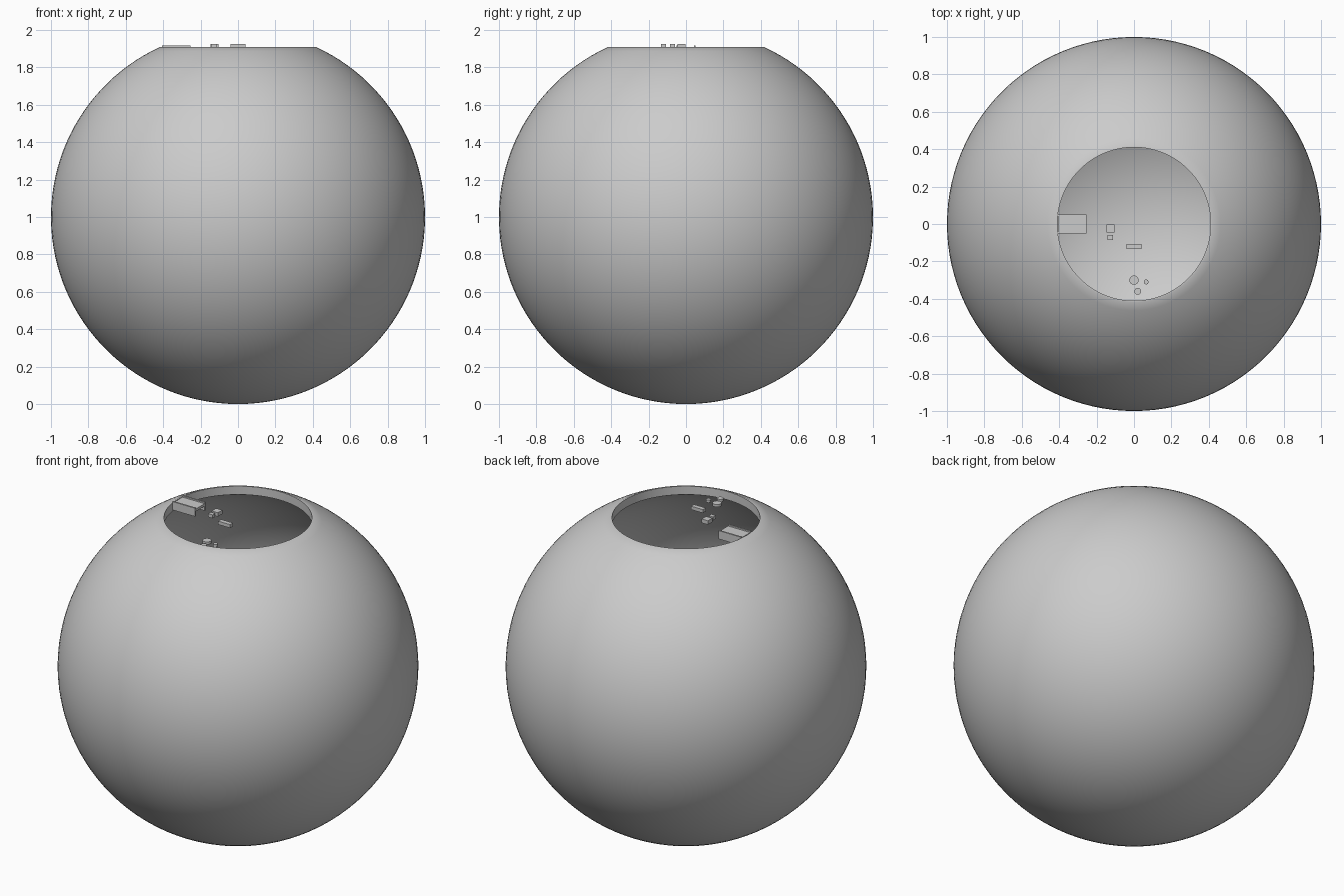
import bpy, bmesh
from math import sin, cos, pi, asin, sqrt

if "Cube" in bpy.data.objects:
    bpy.data.objects.remove(bpy.data.objects["Cube"])


def finish(name, bm, smooth=False):
    bmesh.ops.recalc_face_normals(bm, faces=bm.faces)
    me = bpy.data.meshes.new(name)
    bm.to_mesh(me)
    bm.free()
    ob = bpy.data.objects.new(name, me)
    bpy.context.collection.objects.link(ob)
    if smooth:
        bpy.ops.object.select_all(action='DESELECT')
        ob.select_set(True)
        bpy.context.view_layer.objects.active = ob
        bpy.ops.object.shade_smooth_by_angle(angle=0.6)
    return ob


def box(name, x0, x1, y0, y1, z0, z1):
    bm = bmesh.new()
    bmesh.ops.create_cube(bm, size=1)
    for v in bm.verts:
        v.co.x = x0 if v.co.x < 0 else x1
        v.co.y = y0 if v.co.y < 0 else y1
        v.co.z = z0 if v.co.z < 0 else z1
    return finish(name, bm)


def cylinder(name, x, y, r, z0, z1):
    bm = bmesh.new()
    bmesh.ops.create_cone(bm, cap_ends=True, segments=20, radius1=r, radius2=r, depth=z1 - z0)
    bmesh.ops.translate(bm, verts=bm.verts, vec=(x, y, (z0 + z1) / 2))
    return finish(name, bm, True)


# Hollow shell: outer arc, flat rim, opening wall, inner arc, lathed around z
HOLE, R_IN, RIM = 0.41, 0.95, 0.908
N, SEGS = 56, 112
a_out = asin(RIM)
a_in = asin(sqrt(R_IN ** 2 - HOLE ** 2) / R_IN)


def arc(r, top):
    angles = [-pi / 2 + (top + pi / 2) * i / N for i in range(N + 1)]
    return [(r * cos(a), 0, 1 + r * sin(a)) for a in angles]


profile = arc(1, a_out) + [(HOLE, 0, 1 + RIM)] + arc(R_IN, a_in)[::-1]
bm = bmesh.new()
vs = [bm.verts.new(p) for p in profile]
es = [bm.edges.new(pair) for pair in zip(vs, vs[1:])]
bmesh.ops.spin(bm, geom=vs + es, cent=(0, 0, 0), axis=(0, 0, 1),
               angle=2 * pi, steps=SEGS, use_duplicate=False)
bmesh.ops.remove_doubles(bm, verts=bm.verts, dist=0.0005)
finish("hollow_sphere", bm, True)

# Docking channel reaching in from the rim
box("channel_plate", -0.405, -0.255, -0.042, 0.042, 1.893, 1.908)
for side, y in (("front", -0.047), ("back", 0.047)):
    box("channel_wall_" + side, -0.407, -0.255, y - 0.005, y + 0.005, 1.865, 1.916)

# Small floating blocks
box("square_block", -0.147, -0.105, -0.045, -0.002, 1.902, 1.926)
box("small_block", -0.142, -0.112, -0.085, -0.060, 1.905, 1.926)
box("long_block", -0.04, 0.04, -0.134, -0.106, 1.905, 1.926)

# Small discs
cylinder("large_disc", 0.0, -0.30, 0.025, 1.868, 1.884)
cylinder("small_disc", 0.065, -0.31, 0.013, 1.868, 1.884)
cylinder("medium_disc", 0.02, -0.36, 0.018, 1.868, 1.884)
